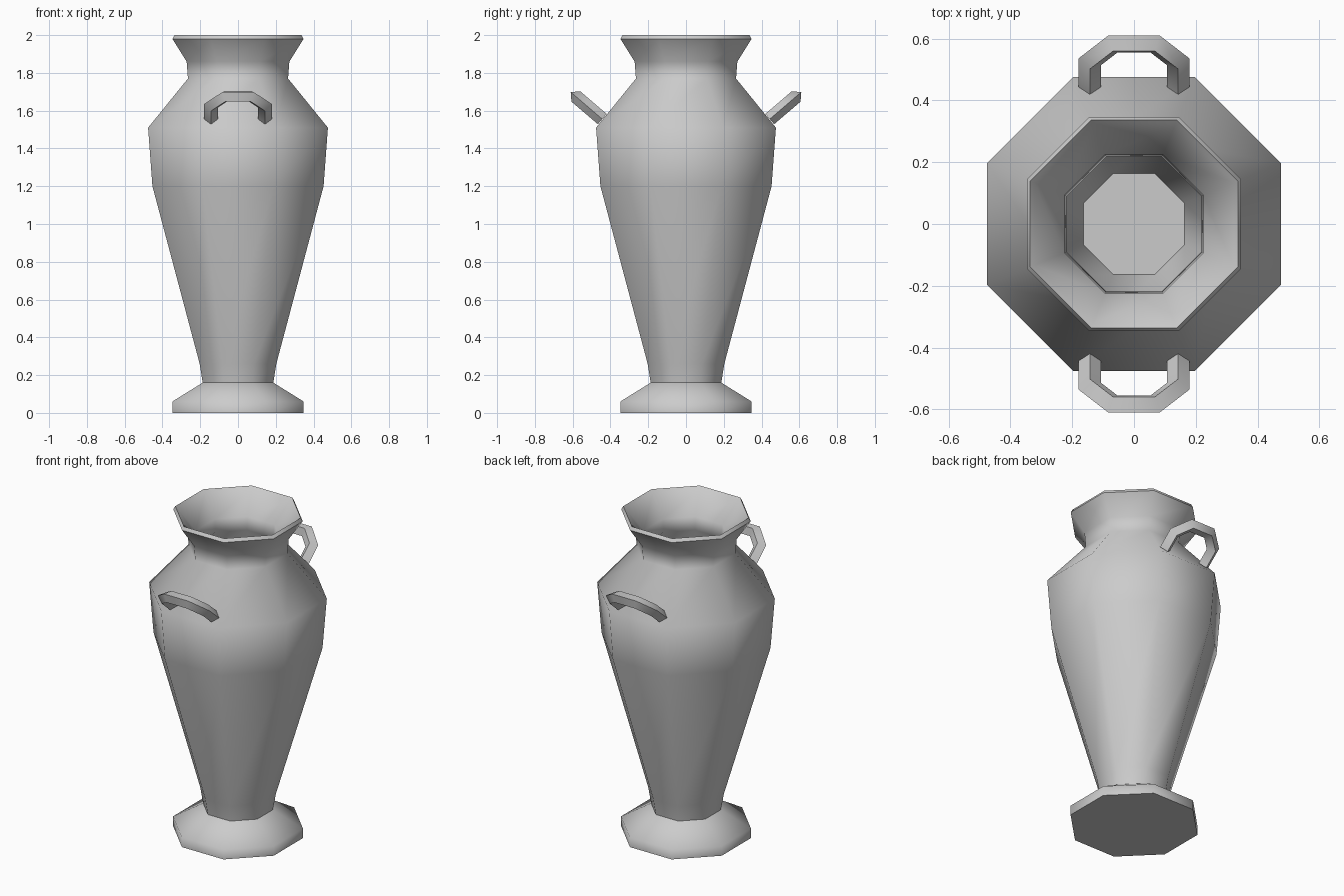
import bpy, bmesh, math
from mathutils import Vector

if "Cube" in bpy.data.objects:
    bpy.data.objects.remove(bpy.data.objects["Cube"])

def finish(name, bm):
    bmesh.ops.recalc_face_normals(bm, faces=bm.faces)
    me = bpy.data.meshes.new(name)
    bm.to_mesh(me)
    bm.free()
    ob = bpy.data.objects.new(name, me)
    bpy.context.collection.objects.link(ob)
    bpy.ops.object.select_all(action='DESELECT')
    ob.select_set(True)
    bpy.context.view_layer.objects.active = ob
    bpy.ops.object.shade_smooth_by_angle(angle=math.radians(60))
    return ob

def skin(name, rings):
    """Join equal-sized rings of points into a capped tube."""
    bm = bmesh.new()
    loops = [[bm.verts.new(p) for p in r] for r in rings]
    n = len(loops[0])
    for a, b in zip(loops, loops[1:]):
        for i in range(n):
            j = (i + 1) % n
            bm.faces.new((a[i], a[j], b[j], b[i]))
    bm.faces.new(loops[0])
    bm.faces.new(loops[-1])
    return finish(name, bm)

def octagon(apothem, z):
    r = apothem / math.cos(math.pi / 8)
    return [Vector((r * math.cos(a), r * math.sin(a), z))
            for a in (math.pi / 8 + i * math.pi / 4 for i in range(8))]

# Vase body: outside profile up, over the lip, and down the inside to the floor
profile = [(0.348, 0), (0.348, 0.06), (0.187, 0.16), (0.203, 0.26), (0.453, 1.2),
           (0.476, 1.51), (0.265, 1.77), (0.272, 1.86), (0.347, 1.98), (0.336, 2.0),
           (0.322, 1.985), (0.225, 1.86), (0.218, 1.78), (0.43, 1.5),
           (0.41, 1.2), (0.163, 0.26)]
skin("vase_body", [octagon(a, z) for a, z in profile])

# Handles: diamond-section half-octagon loops leaning outwards
path = [(-0.143, -0.184), (-0.143, -0.076), (-0.068, 0),
        (0.068, 0), (0.143, -0.076), (0.143, -0.184)]
R = 0.036

def handle(name, side):
    u = Vector((0, side * 0.76, 0.65))
    v = Vector((0, -side * 0.65, 0.76))
    top = Vector((0, side * 0.583, 1.675))
    pts = [Vector(p) for p in path]
    rings = []
    for i, p in enumerate(pts):
        d0 = (p - pts[i - 1]).normalized() if i else (pts[1] - p).normalized()
        d1 = (pts[i + 1] - p).normalized() if i < len(pts) - 1 else d0
        t = (d0 + d1).normalized()
        width = R / t.dot(d0)
        out = (Vector((1, 0, 0)) * -t.y + u * t.x) * width
        c = top + Vector((p.x, 0, 0)) + u * p.y
        rings.append([c + out, c + v * R, c - out, c - v * R])
    skin(name, rings)

handle("front_handle", -1)
handle("back_handle", 1)
